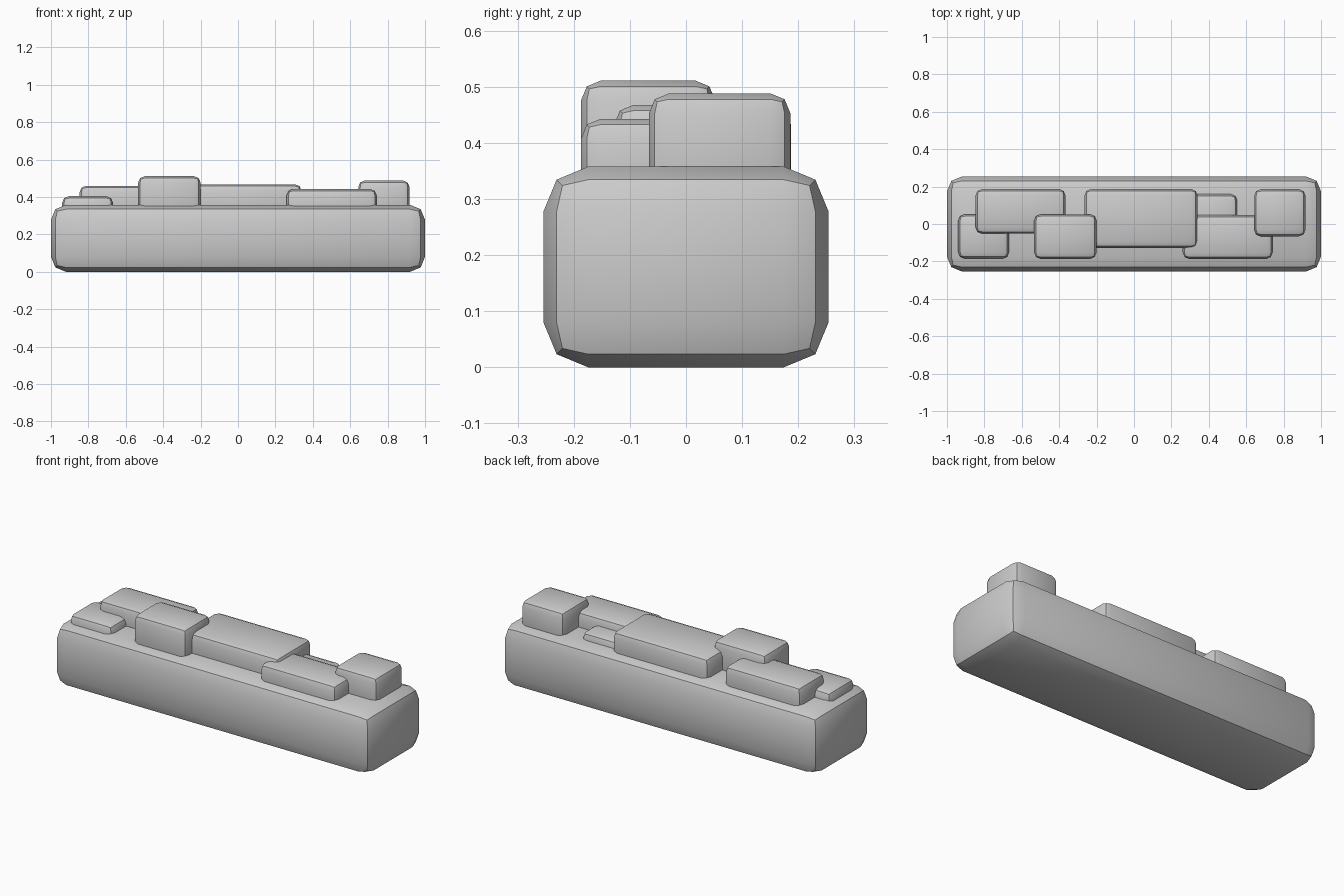
import bpy

if "Cube" in bpy.data.objects:
    bpy.data.objects.remove(bpy.data.objects["Cube"])


def rounded_block(name, x0, x1, y0, y1, z0, z1, bevel):
    """Box given by its extents, with two-segment rounded edges."""
    bpy.ops.mesh.primitive_cube_add(
        size=1, location=((x0 + x1) / 2, (y0 + y1) / 2, (z0 + z1) / 2))
    ob = bpy.context.object
    ob.name = name
    ob.scale = (x1 - x0, y1 - y0, z1 - z0)
    bpy.ops.object.transform_apply(location=False, rotation=False, scale=True)
    mod = ob.modifiers.new("rounding", "BEVEL")
    mod.width = bevel
    mod.segments = 2
    mod.limit_method = 'NONE'
    bpy.ops.object.modifier_apply(modifier=mod.name)
    bpy.ops.object.shade_smooth_by_angle(angle=0.5236)
    return ob


# Main slab
rounded_block("base_slab", -1, 1, -0.254, 0.254, 0, 0.358, 0.08)

# Raised stones, sunk into the slab: x range, y range, top height
stones = [
    (-0.94, -0.668, -0.185, 0.052, 0.404),
    (-0.847, -0.366, -0.052, 0.187, 0.460),
    (-0.534, -0.20, -0.187, 0.052, 0.511),
    (-0.265, 0.34, -0.128, 0.187, 0.468),
    (0.28, 0.552, -0.08, 0.16, 0.398),
    (0.26, 0.742, -0.187, 0.048, 0.443),
    (0.643, 0.917, -0.066, 0.186, 0.488),
]
for i, (x0, x1, y0, y1, top) in enumerate(stones):
    rounded_block(f"top_stone_{i + 1}", x0, x1, y0, y1, 0.27, top, 0.035)
